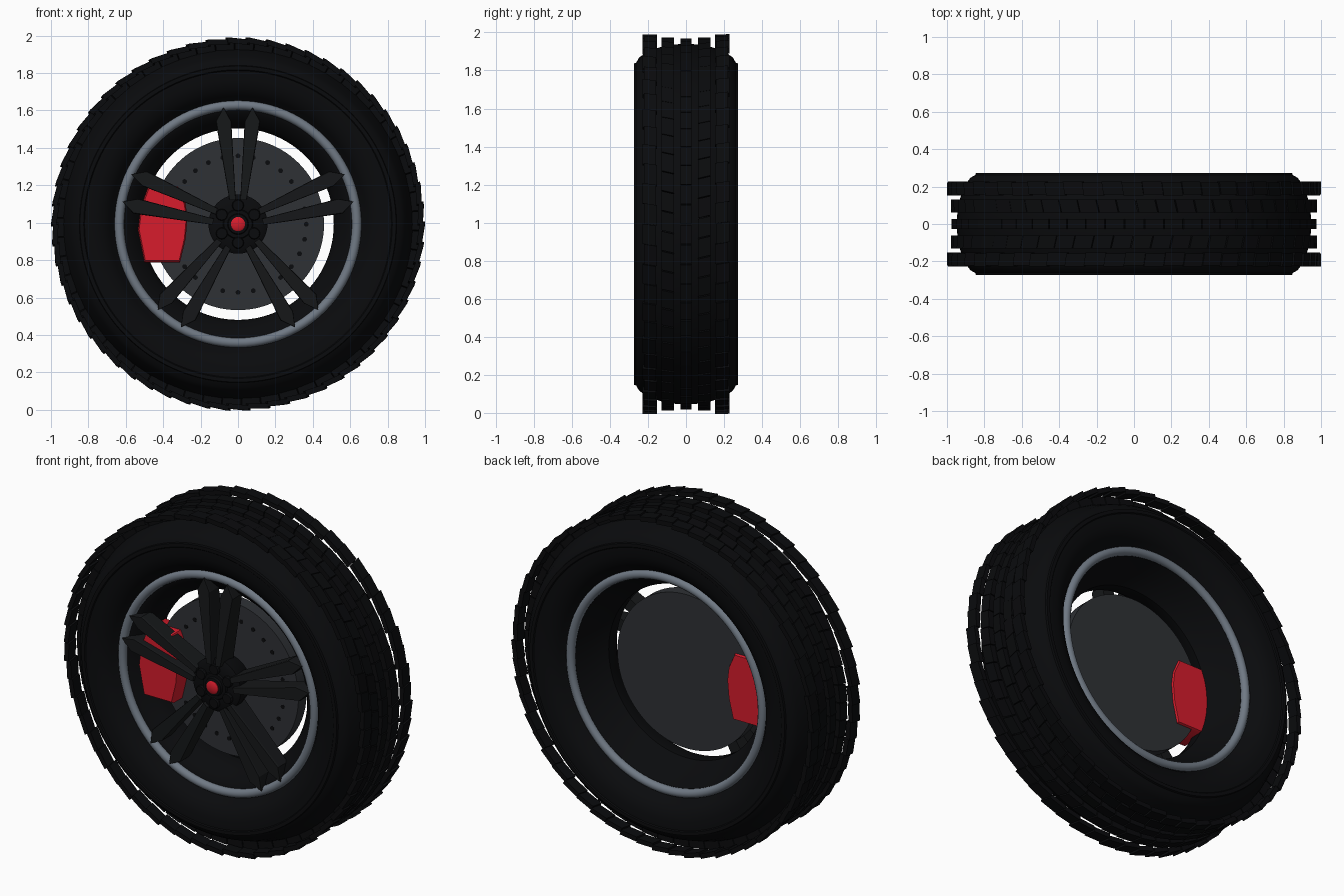
import bpy, bmesh
from math import sin, cos, pi, radians, atan2, hypot

if "Cube" in bpy.data.objects:
    bpy.data.objects.remove(bpy.data.objects["Cube"])

CZ = 0.9925  # axle height


def material(name, rgb):
    m = bpy.data.materials.new(name)
    m.diffuse_color = (*rgb, 1)
    m.use_nodes = True
    m.node_tree.nodes["Principled BSDF"].inputs["Base Color"].default_value = m.diffuse_color
    return m


BLACK = material("rubber_black", (0.003, 0.0033, 0.004))
SPOKE = material("spoke_black", (0.008, 0.009, 0.01))
DISC = material("disc_grey", (0.028, 0.031, 0.036))
STEEL = material("lip_grey", (0.16, 0.19, 0.23))
RED = material("caliper_red", (0.68, 0.012, 0.025))


def polar(r, a, y):
    return (r * cos(a), y, CZ + r * sin(a))


def finish(name, bm, mat, smooth=None):
    bmesh.ops.recalc_face_normals(bm, faces=bm.faces)
    me = bpy.data.meshes.new(name)
    bm.to_mesh(me)
    bm.free()
    ob = bpy.data.objects.new(name, me)
    bpy.context.collection.objects.link(ob)
    me.materials.append(mat)
    if smooth:
        bpy.ops.object.select_all(action='DESELECT')
        ob.select_set(True)
        bpy.context.view_layer.objects.active = ob
        bpy.ops.object.shade_smooth_by_angle(angle=radians(smooth))
    return ob


def add_lathe(bm, prof, n, closed=False, cx=0, cz=0):
    """Revolve (radius, y) points about the y direction; radius 0 makes a cap."""
    rings = []
    for r, y in prof:
        if r == 0:
            rings.append([bm.verts.new((cx, y, CZ + cz))] * n)
        else:
            ring = []
            for i in range(n):
                x, yy, z = polar(r, 2 * pi * i / n, y)
                ring.append(bm.verts.new((x + cx, yy, z + cz)))
            rings.append(ring)
    pairs = list(zip(rings, rings[1:]))
    if closed:
        pairs.append((rings[-1], rings[0]))
    for a, b in pairs:
        for i in range(n):
            j = (i + 1) % n
            bm.faces.new(list(dict.fromkeys((a[i], a[j], b[j], b[i]))))


def lathe(name, prof, mat, n=96, closed=False, smooth=35):
    bm = bmesh.new()
    add_lathe(bm, prof, n, closed)
    return finish(name, bm, mat, smooth)


def loft(bm, loops):
    """Skin equal-length point loops and cap both ends."""
    vs = [[bm.verts.new(p) for p in lp] for lp in loops]
    n = len(vs[0])
    for a, b in zip(vs, vs[1:]):
        for i in range(n):
            bm.faces.new((a[i], a[(i + 1) % n], b[(i + 1) % n], b[i]))
    bm.faces.new(vs[0])
    bm.faces.new(vs[-1])


# Tyre carcass: bead, sidewall with raised edge, shoulder and crown
half = [(0.635, 0.165), (0.656, 0.18), (0.685, 0.22), (0.72, 0.25), (0.77, 0.266), (0.82, 0.268),
        (0.825, 0.274), (0.845, 0.274), (0.848, 0.262), (0.875, 0.247),
        (0.895, 0.22), (0.925, 0.15), (0.942, 0.10)]
lathe("tyre", [(r, -y) for r, y in half] + [(0.948, 0)] + half[::-1], BLACK, 120)

# Tread blocks in five rows; shoulder blocks are tilted like saw teeth
N = 58
STEP = 2 * pi / N


def tread_row(name, y0, y1, r0, ra, rb, phase, skew, stagger=0, fill=0.95):
    bm = bmesh.new()
    for i in range(N):
        a0 = (i + phase) * STEP
        a1 = a0 + STEP * fill
        s = stagger * (i % 2)
        lo, hi = y0 + s, y1 + s
        k = skew * STEP
        loops = []
        for drop in (0, 1):
            R0, R1 = ra - drop * (ra - r0), rb - drop * (ra - r0)
            loops.append([polar(R0, a0, lo), polar(R1, a1, lo),
                          polar(R1, a1 + k, hi), polar(R0, a0 + k, hi)])
        loft(bm, loops)
    finish(name, bm, BLACK)


tread_row("centre_tread", -0.028, 0.028, 0.935, 0.974, 0.977, 0, 0.0)
for s, side in ((-1, "front"), (1, "back")):
    ya, yb = sorted((s * 0.062, s * 0.13))
    tread_row(side + "_mid_tread", ya, yb, 0.93, 0.976, 0.98, 0.3 * s, 0.15 * s)
    ya, yb = sorted((s * 0.152, s * 0.222))
    tread_row(side + "_shoulder_tread", ya, yb, 0.96, 0.988, 0.999, 0.02, 0.1 * s, s * 0.006, 1.0)

# Rim barrel, narrowing behind the spokes
lathe("rim_barrel", [(0.635, -0.18), (0.61, -0.175), (0.59, -0.165), (0.56, -0.14),
                     (0.535, -0.11), (0.513, -0.075), (0.512, 0.0), (0.535, 0.03),
                     (0.565, 0.08), (0.595, 0.14), (0.61, 0.175), (0.635, 0.18)], BLACK)

# Rounded rim lips
for s, side in ((-1, "front"), (1, "back")):
    lathe(side + "_rim_lip", [(0.635 + 0.026 * cos(k * pi / 6), s * 0.182 + 0.026 * sin(k * pi / 6))
                              for k in range(12)], STEEL, closed=True, smooth=60)

# Brake disc with a ring of drilled holes
lathe("brake_disc", [(0, -0.085), (0.46, -0.085), (0.46, -0.008), (0, -0.008)], DISC)
bm = bmesh.new()
for i in range(28):
    a = pi / 2 + 2 * pi * i / 28
    add_lathe(bm, [(0, -0.0865), (0.013, -0.0865), (0.013, -0.083)], 12,
              cx=0.365 * cos(a), cz=0.365 * sin(a))
finish("disc_holes", bm, BLACK)

# Brake caliper straddling the disc on the left
outline = [(-0.50, -0.205), (-0.31, -0.205), (-0.28, -0.08), (-0.27, 0.03), (-0.28, 0.11),
           (-0.32, 0.20), (-0.48, 0.20), (-0.52, 0.09), (-0.535, -0.03)]
c = (-0.41, -0.01)


def scaled(k, y):
    return [(c[0] + (x - c[0]) * k, y, CZ + c[1] + (z - c[1]) * k) for x, z in outline]


bm = bmesh.new()
loft(bm, [scaled(0.95, -0.18), scaled(1, -0.165), scaled(1, -0.015), scaled(0.95, 0.003)])
finish("brake_caliper", bm, RED, 40)

# Five pairs of pointed spokes
blade = [(-0.012, 0.13), (-0.036, 0.55), (-0.077, 0.625), (-0.119, 0.55), (-0.046, 0.13)]


def spoke_loop(mirror, turn, width, front):
    pts = []
    for x, z in blade:
        t = (z - 0.13) / 0.495
        axis = -0.03 - 0.047 * t
        x = axis + (x - axis) * width
        y = front[0] + (front[1] - front[0]) * t
        pts.append(polar(hypot(x, z), atan2(z, x * mirror) + turn, y))
    return pts


bm = bmesh.new()
for i in range(5):
    for m in (-1, 1):
        turn = 2 * pi * i / 5
        loft(bm, [spoke_loop(m, turn, w, f) for w, f in
                  ((0.92, (-0.235, -0.215)), (1, (-0.225, -0.205)), (0.95, (-0.11, -0.13)))])
finish("spokes", bm, SPOKE)

# Hub, lug nuts and red centre cap
lathe("hub", [(0, -0.225), (0.075, -0.225), (0.08, -0.215), (0.135, -0.215), (0.158, -0.2),
              (0.158, -0.15), (0.14, -0.08), (0, -0.08)], BLACK, 40)
bm = bmesh.new()
for i in range(6):
    a = 2 * pi * i / 6 + pi / 6
    add_lathe(bm, [(0, -0.232), (0.028, -0.232), (0.032, -0.226), (0.032, -0.21)], 12,
              cx=0.1 * cos(a), cz=0.1 * sin(a))
finish("lug_nuts", bm, BLACK)
lathe("cap_ring", [(0.036, -0.24), (0.052, -0.238), (0.058, -0.22)], BLACK, 32)
lathe("centre_cap", [(0, -0.252), (0.03, -0.25), (0.038, -0.244), (0.038, -0.22)], RED, 32)
